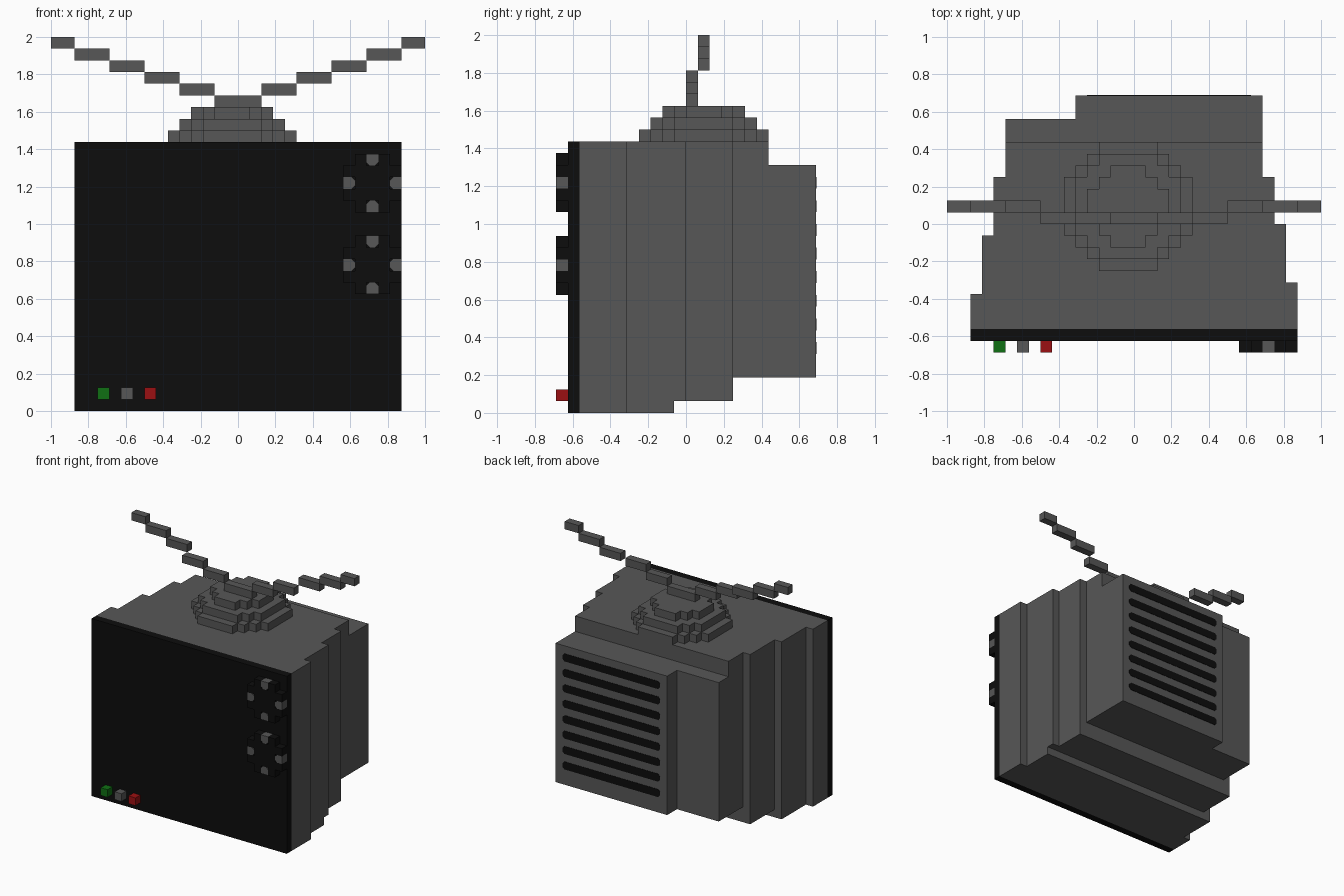
import bpy, bmesh
from mathutils import Vector

U = 0.0625  # one block

old = bpy.data.objects.get("Cube")
if old:
    bpy.data.objects.remove(old, do_unlink=True)


def material(name, rgb):
    m = bpy.data.materials.new(name)
    m.use_nodes = True
    m.diffuse_color = (*rgb, 1)
    bsdf = m.node_tree.nodes["Principled BSDF"]
    bsdf.inputs["Base Color"].default_value = (*rgb, 1)
    bsdf.inputs["Roughness"].default_value = 0.8
    return m


GREY = material("casing grey", (0.095, 0.095, 0.095))
BLACK = material("screen black", (0.004, 0.004, 0.004))
GREEN = material("button green", (0.005, 0.16, 0.007))
RED = material("button red", (0.33, 0.005, 0.006))


def build(name, prisms, mats):
    """prisms: (axis, outline, low, high, material slot), measured in blocks"""
    place = {"x": lambda p, d: (d, p[0], p[1]),
             "y": lambda p, d: (p[0], d, p[1]),
             "z": lambda p, d: (p[0], p[1], d)}
    bm = bmesh.new()
    for axis, outline, low, high, slot in prisms:
        a = [bm.verts.new(Vector(place[axis](p, low)) * U) for p in outline]
        b = [bm.verts.new(Vector(place[axis](p, high)) * U) for p in outline]
        faces = [bm.faces.new(a), bm.faces.new(b)]
        n = len(a)
        for i in range(n):
            j = (i + 1) % n
            faces.append(bm.faces.new((a[i], a[j], b[j], b[i])))
        for f in faces:
            f.material_index = slot
    bmesh.ops.recalc_face_normals(bm, faces=bm.faces)
    mesh = bpy.data.meshes.new(name)
    bm.to_mesh(mesh)
    bm.free()
    for m in mats:
        mesh.materials.append(m)
    ob = bpy.data.objects.new(name, mesh)
    bpy.context.collection.objects.link(ob)
    return ob


def rect(x0, x1, y0, y1):
    return [(x0, y0), (x1, y0), (x1, y1), (x0, y1)]


def stepped_disc(cx, cy, widths):
    """Outline of a blocky disc from its row widths, bottom to top"""
    y0 = cy - len(widths) / 2
    right = []
    for i, w in enumerate(widths):
        for y in (y0 + i, y0 + i + 1):
            if len(right) > 1 and right[-1][0] == right[-2][0] == w / 2:
                right.pop()
            right.append((w / 2, y))
    return [(cx + x, y) for x, y in right] + [(cx - x, y) for x, y in reversed(right)]


# Casing: stepped plan intersected with stepped side profile
plan = [(-14, -10), (14, -10), (14, -5), (13, -5), (13, 0), (12, 0), (12, 4), (11, 4),
        (11, 11), (-5, 11), (-5, 9), (-11, 9), (-11, 4), (-12, 4), (-12, -1),
        (-13, -1), (-13, -6), (-14, -6)]
side = [(-9, 0), (-1, 0), (-1, 1), (4, 1), (4, 3), (12, 3), (12, 21), (7, 21),
        (7, 23), (-9, 23)]
casing = build("casing", [("z", plan, -1, 24, 0)], [GREY])
cutter = build("casing_cutter", [("x", side, -15, 15, 0)], [GREY])
cutter.hide_render = True
mod = casing.modifiers.new("side steps", "BOOLEAN")
mod.operation = "INTERSECT"
mod.solver = "EXACT"
mod.object = cutter
bpy.context.view_layer.objects.active = casing
casing.select_set(True)
bpy.ops.object.modifier_apply(modifier=mod.name)
bpy.data.objects.remove(cutter, do_unlink=True)

# Front panel
build("front_panel", [("y", rect(-14, 14, 0, 23), -10, -9, 0)], [BLACK])

# Buttons
for x, name, mat in ((-12, "green", GREEN), (-10, "grey", GREY), (-8, "red", RED)):
    build(name + "_button", [("y", rect(x, x + 1, 1, 2), -11, -10, 0)], [mat])


# Dials: black blocky disc with four grey marks
def turn(points, times):
    for _ in range(times):
        points = [(-y, x) for x, y in points]
    return points


quarter = [(1.5, .5), (2.5, .5), (2.5, 1.5), (1.5, 1.5), (1.5, 2.5), (.5, 2.5), (.5, 1.5)]
mark = [(-.5, 2.5), (-.5, 1.75), (-.25, 1.5), (.25, 1.5), (.5, 1.75), (.5, 2.5)]
for name, cz in (("upper_dial", 19.5), ("lower_dial", 12.5)):
    def at(points):
        return [(11.5 + x, cz + z) for x, z in points]
    disc = [p for k in range(4) for p in turn(quarter, k)]
    parts = [("y", at(disc), -11, -10, 0)]
    parts += [("y", at(turn(mark, k)), -11, -10, 1) for k in range(4)]
    build(name, parts, [BLACK, GREY])

# Back vents: thin plates with clipped corners
c = 0.28
vents = []
for z in range(5, 20, 2):
    slot = [(-4 + c, z), (10 - c, z), (10, z + c), (10, z + 1 - c),
            (10 - c, z + 1), (-4 + c, z + 1), (-4, z + 1 - c), (-4, z + c)]
    vents.append(("y", slot, 10.98, 11.05, 0))
build("back_vents", vents, [BLACK])

# Aerial base: three stacked blocky discs
layers = ([5, 7, 9, 11, 11, 11, 11, 11, 9, 7, 5],
          [5, 7, 9, 9, 9, 9, 9, 7, 5],
          [3, 5, 7, 7, 7, 5, 3])
build("aerial_base", [("z", stepped_disc(-.5, 1.5, w), 23 + i, 24 + i, 0)
                      for i, w in enumerate(layers)], [GREY])

# Aerial: centre bar and mirrored stepped arms
bars = [("y", rect(-2, 2, 26, 27), 0, 1, 0)]
for i in range(5):
    x0, x1, z = 2 + 3 * i, min(5 + 3 * i, 16), 27 + i
    y = 0 if z < 29 else 1
    for s in (1, -1):
        bars.append(("y", rect(s * x0, s * x1, z, z + 1), y, y + 1, 0))
build("aerial", bars, [GREY])
